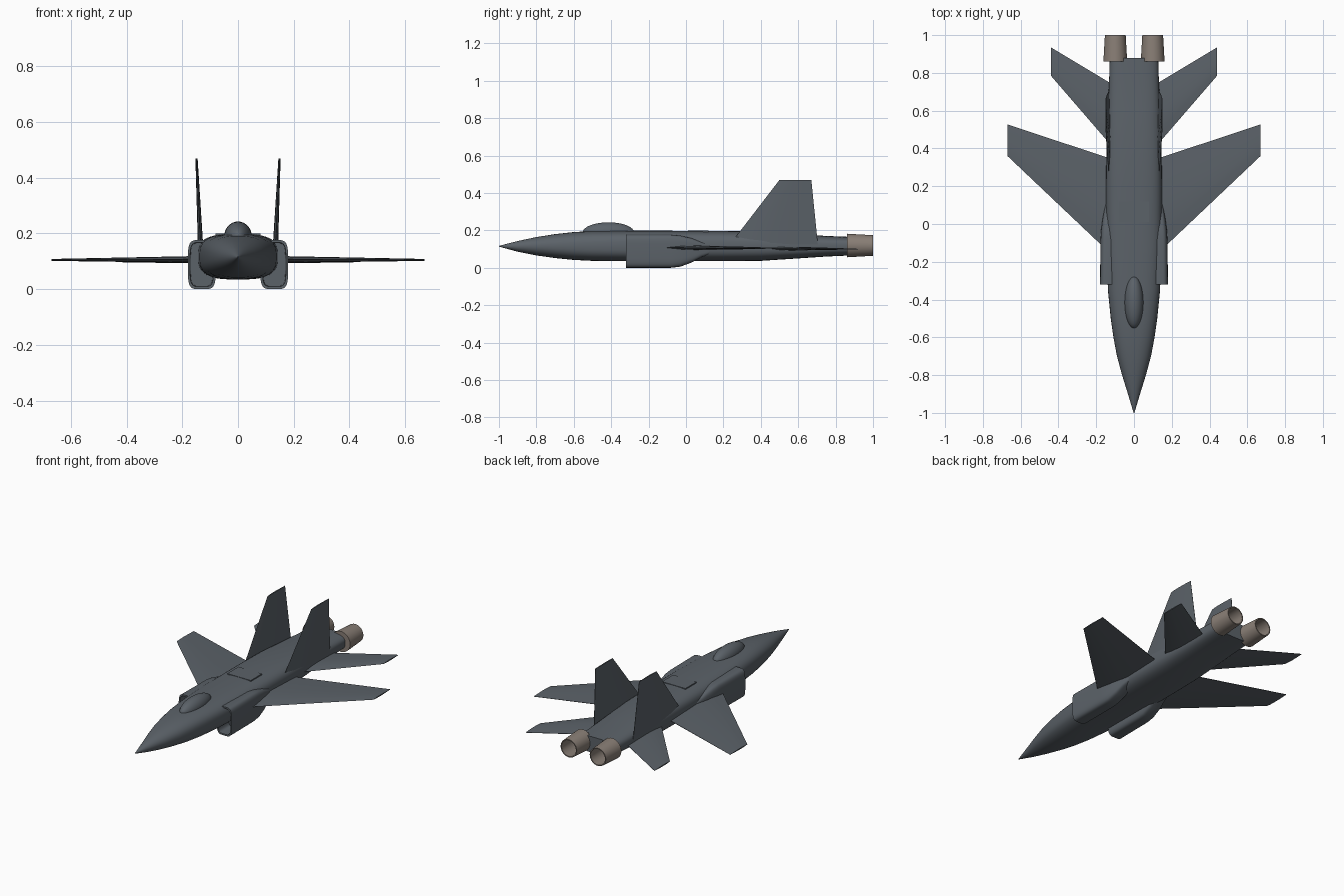
import bpy, bmesh, math
from mathutils import Vector

cube = bpy.data.objects.get("Cube")
if cube:
    bpy.data.objects.remove(cube, do_unlink=True)


def material(name, rgb):
    mat = bpy.data.materials.new(name)
    mat.use_nodes = True
    mat.diffuse_color = (*rgb, 1)
    mat.node_tree.nodes["Principled BSDF"].inputs["Base Color"].default_value = (*rgb, 1)
    return mat


slate = material("slate_grey", (0.105, 0.122, 0.14))
metal = material("warm_metal", (0.25, 0.21, 0.18))


def finish(name, bm, mat, mirror=False, angle=35):
    bmesh.ops.recalc_face_normals(bm, faces=bm.faces)
    mesh = bpy.data.meshes.new(name)
    bm.to_mesh(mesh)
    bm.free()
    mesh.materials.append(mat)
    obj = bpy.data.objects.new(name, mesh)
    bpy.context.collection.objects.link(obj)
    bpy.ops.object.select_all(action="DESELECT")
    obj.select_set(True)
    bpy.context.view_layer.objects.active = obj
    bpy.ops.object.shade_smooth_by_angle(angle=math.radians(angle))
    if mirror:
        obj.modifiers.new("mirror", "MIRROR").use_mirror_merge = False
    return obj


def loft(name, rings, mat, mirror=False, angle=35, closed=False):
    """Skin a row of equal-sized point rings and cap its ends."""
    bm = bmesh.new()
    rows = [[bm.verts.new(p) for p in ring] for ring in rings]
    n = len(rows[0])
    pairs = list(zip(rows, rows[1:]))
    if closed:
        pairs.append((rows[-1], rows[0]))
    for a, b in pairs:
        for i in range(n):
            j = (i + 1) % n
            bm.faces.new((a[i], a[j], b[j], b[i]))
    if not closed:
        bm.faces.new(rows[0])
        bm.faces.new(rows[-1])
    return finish(name, bm, mat, mirror, angle)


def section(y, x0, x1, z0, z1, power, n=40):
    """Superellipse cross-section across the y axis."""
    ring = []
    for i in range(n):
        a = 2 * math.pi * i / n
        c, s = math.cos(a), math.sin(a)
        u = math.copysign(abs(c) ** (2 / power), c)
        v = math.copysign(abs(s) ** (2 / power), s)
        ring.append(((x0 + x1) / 2 + u * (x1 - x0) / 2, y, (z0 + z1) / 2 + v * (z1 - z0) / 2))
    return ring


# Fuselage: y, half width, bottom, top, squareness
stations = [
    (-1.0, 0.002, 0.113, 0.117, 2), (-0.9, 0.032, 0.086, 0.143, 2),
    (-0.8, 0.063, 0.066, 0.164, 2.1), (-0.7, 0.09, 0.052, 0.18, 2.3),
    (-0.6, 0.109, 0.042, 0.191, 2.5), (-0.5, 0.123, 0.037, 0.196, 2.7),
    (-0.35, 0.138, 0.035, 0.198, 2.9), (-0.1, 0.147, 0.035, 0.198, 3),
    (0.2, 0.148, 0.035, 0.197, 3), (0.4, 0.146, 0.037, 0.194, 3),
    (0.6, 0.139, 0.05, 0.18, 3), (0.75, 0.132, 0.06, 0.17, 3),
    (0.88, 0.128, 0.066, 0.165, 3)]
loft("fuselage", [section(y, -w, w, b, t, p) for y, w, b, t, p in stations], slate)

# Air intakes with hollow mouths, fairing back into the body
ducts = [
    (-0.22, 0.09, 0.17, 0.011, 0.166), (-0.32, 0.088, 0.172, 0.009, 0.168),
    (-0.32, 0.08, 0.18, 0.0, 0.177), (-0.08, 0.08, 0.177, 0.0, 0.177),
    (-0.03, 0.08, 0.174, 0.006, 0.172), (0.03, 0.08, 0.166, 0.028, 0.158),
    (0.08, 0.08, 0.156, 0.055, 0.14), (0.13, 0.08, 0.144, 0.075, 0.125)]
loft("air_intakes", [section(*d, 4.5) for d in ducts], slate, True, 40)


def aerofoil(lead, trail, across, thick):
    """Lens section from leading to trailing edge, thickened along across."""
    lead, trail, across = Vector(lead), Vector(trail), Vector(across)
    shape = [(0, 0), (0.2, 0.8), (0.45, 1), (0.75, 0.6), (1, 0.12)]
    upper = [lead.lerp(trail, t) + across * (h * thick / 2) for t, h in shape]
    lower = [lead.lerp(trail, t) - across * (h * thick / 2) for t, h in shape[:0:-1]]
    return upper + lower


def surface(name, root, tip, across, thick):
    loft(name, [aerofoil(*root, across, thick[0]), aerofoil(*tip, across, thick[1])],
         slate, True, 25)


# Wings, tailplanes and fins
surface("main_wings", ((0.09, -0.19, 0.108), (0.09, 0.335, 0.106)),
        ((0.67, 0.36, 0.105), (0.67, 0.527, 0.105)), (0, 0, 1), (0.026, 0.007))
surface("tailplanes", ((0.09, 0.38, 0.105), (0.09, 0.725, 0.1)),
        ((0.44, 0.785, 0.101), (0.44, 0.935, 0.1)), (0, 0, 1), (0.022, 0.007))
surface("tail_fins", ((0.133, 0.235, 0.125), (0.133, 0.705, 0.125)),
        ((0.149, 0.5, 0.47), (0.149, 0.67, 0.47)), (1, 0, 0), (0.02, 0.008))

# Teardrop canopy
bm = bmesh.new()
bmesh.ops.create_uvsphere(bm, u_segments=32, v_segments=16, radius=1)
for v in bm.verts:
    v.co = (v.co.x * 0.05, -0.415 + v.co.y * 0.138, 0.188 + v.co.z * 0.055)
finish("canopy", bm, slate)

# Airbrake panel on the spine
bm = bmesh.new()
bmesh.ops.create_cube(bm, size=1)
for v in bm.verts:
    v.co = (v.co.x * 0.16, 0.065 + v.co.y * 0.11, 0.196 + v.co.z * 0.007)
finish("airbrake_panel", bm, slate)

# Hollow engine nozzles: y, radius
profile = [(0.86, 0.063), (1.0, 0.055), (1.0, 0.049), (0.87, 0.052), (0.865, 0.001), (0.86, 0.001)]
rings = [section(y, 0.099 - r, 0.099 + r, 0.119 - r, 0.119 + r, 2, 32) for y, r in profile]
loft("engine_nozzles", rings, metal, True, closed=True)
